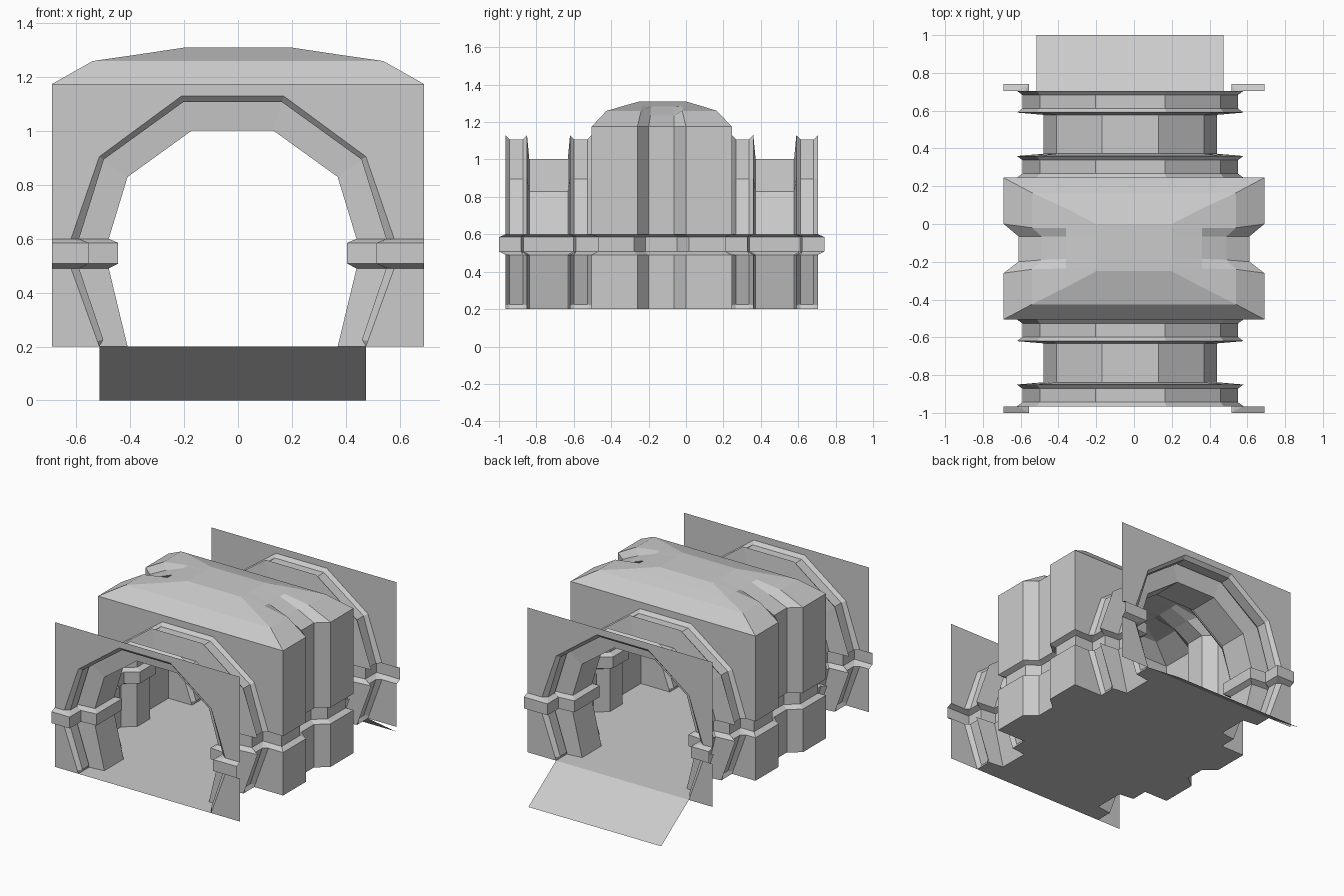
import bpy, bmesh
from mathutils import Vector

if "Cube" in bpy.data.objects:
    bpy.data.objects.remove(bpy.data.objects["Cube"])

CX = -0.02          # tunnel axis sits slightly off centre
INSET = 0.035       # how far the handrail band stands into the room
FRONT, BACK, CH0, CH1 = -0.965, 0.705, -0.505, 0.245

# half sections: (half width, z) from floor to crown
SECTIONS = {
    'R': [(.69, .2), (.69, .22), (.69, .49), (.69, .6), (.69, 1.175), (.19, 1.175)],
    'W': [(.495, .2), (.502, .22), (.6, .49), (.6, .6), (.495, .905), (.19, 1.13)],
    'M': [(.495, .2), (.48, .225), (.57, .49), (.57, .6), (.478, .895), (.183, 1.108)],
    'N': [(.39, .2), (.395, .22), (.46, .49), (.46, .6), (.39, .83), (.15, 1.003)],
    'P': [(.612, .2), (.612, .22), (.612, .49), (.612, .6), (.612, 1.175), (.19, 1.175)],
}
BAND_W = {'R': .69, 'W': .57, 'M': .57, 'N': .46, 'P': .612}


def finish(name, bm):
    bmesh.ops.remove_doubles(bm, verts=bm.verts, dist=1e-4)
    bmesh.ops.dissolve_degenerate(bm, edges=bm.edges, dist=1e-5)
    bmesh.ops.recalc_face_normals(bm, faces=bm.faces)
    me = bpy.data.meshes.new(name)
    bm.to_mesh(me)
    bm.free()
    ob = bpy.data.objects.new(name, me)
    bpy.context.collection.objects.link(ob)
    return ob


def ring(y0, y1):
    # raised arch rib between two thin lips: (kind, y, band y)
    return [('W', y0, y0), ('M', y0 + .022, y0), ('M', y1 - .022, y1), ('W', y1, y1)]


def tunnel(y0, y1):
    return ([('R', y0, y0)] + ring(y0, y0 + .115)
            + [('N', y0 + .127, y0 + .127), ('N', y1 - .127, y1 - .127)]
            + ring(y1 - .115, y1) + [('R', y1, y1)])


front, back = tunnel(FRONT, CH0), tunnel(CH1, BACK)
pillar = [('R', -.26, -.26), ('P', -.2, -.2), ('P', -.065, -.065), ('R', 0, 0)]
stations = front + pillar + back
n_front, n_back = len(front), len(front) + len(pillar)


def band_line(s):
    # mitred inward offset of the plan outline
    path, idx = [], []
    for k, _, yb in stations:
        cx = CX if k in 'WMN' else 0
        p = Vector((cx * s + BAND_W[k], yb))
        if not path or (p - path[-1]).length > 1e-5:
            path.append(p)
        idx.append(len(path) - 1)
    dirs = [(b - a).normalized() for a, b in zip(path, path[1:])]
    norms = [Vector((-d.y, d.x)) for d in dirs]
    out = []
    for i, p in enumerate(path):
        a, b = norms[max(i - 1, 0)], norms[min(i, len(norms) - 1)]
        out.append(p + (a + b) * (INSET / (1 + a.dot(b))))
    return [out[i] for i in idx]


# walls, arches, end plates and rail band
bm = bmesh.new()
fl = bmesh.new()
tops, feet = {}, {}
for s in (1, -1):
    grid = []
    for (k, y, _), q in zip(stations, band_line(s)):
        cx = CX if k in 'WMN' else 0
        co = [(cx + s * w, y, z) for w, z in SECTIONS[k]]
        co[3:3] = [(s * q.x, q.y, .508), (s * q.x, q.y, .585)]
        grid.append([bm.verts.new(c) for c in co])
    for i, (a, b) in enumerate(zip(grid, grid[1:])):
        chamber = n_front - 1 <= i < n_back
        for r in range(len(a) - (2 if chamber else 1)):
            bm.faces.new((a[r], b[r], b[r + 1], a[r + 1]))
    tops[s] = [g[-1] for g in grid]
    feet[s] = [fl.verts.new(g[0].co) for g in grid]
for i in range(len(stations) - 1):
    if not n_front - 1 <= i < n_back:
        bm.faces.new((tops[1][i], tops[1][i + 1], tops[-1][i + 1], tops[-1][i]))
    if abs(stations[i][1] - stations[i + 1][1]) > 1e-4:
        fl.faces.new((feet[1][i], feet[1][i + 1], feet[-1][i + 1], feet[-1][i]))
loose = [v for v in bm.verts if not v.link_faces]
bmesh.ops.delete(bm, geom=loose, context='VERTS')
finish('corridor_shell', bm)
finish('floor', fl)

# hipped chamber roof with a channel above each pillar
roof = bmesh.new()


def roof_loop(x, xp, y0, y1, z, zp, ys):
    side = [(x, y0, z), (x, ys[0], z), (xp, ys[1], zp), (xp, ys[2], zp), (x, ys[3], z), (x, y1, z)]
    return [roof.verts.new(c) for c in side + [(-a, b, c) for a, b, c in reversed(side)]]


loops = [roof_loop(.69, .612, CH0, CH1, 1.175, 1.175, (-.26, -.2, -.065, 0)),
         roof_loop(.54, .49, -.425, .165, 1.26, 1.235, (-.24, -.19, -.065, -.02)),
         roof_loop(.36, .36, -.335, .082, 1.286, 1.284, (-.235, -.185, -.065, -.02)),
         roof_loop(.2, .2, -.25, 0, 1.31, 1.31, (-.23, -.18, -.065, -.02))]
for a, b in zip(loops, loops[1:]):
    for i in range(len(a)):
        j = (i + 1) % len(a)
        roof.faces.new((a[i], a[j], b[j], b[i]))
roof.faces.new(loops[-1])
finish('chamber_roof', roof)

# exit ramp
ramp = bmesh.new()
ramp.faces.new([ramp.verts.new(c) for c in
                ((-.515, BACK, .2), (.475, BACK, .2), (.475, 1, 0), (-.515, 1, 0))])
finish('ramp', ramp)
